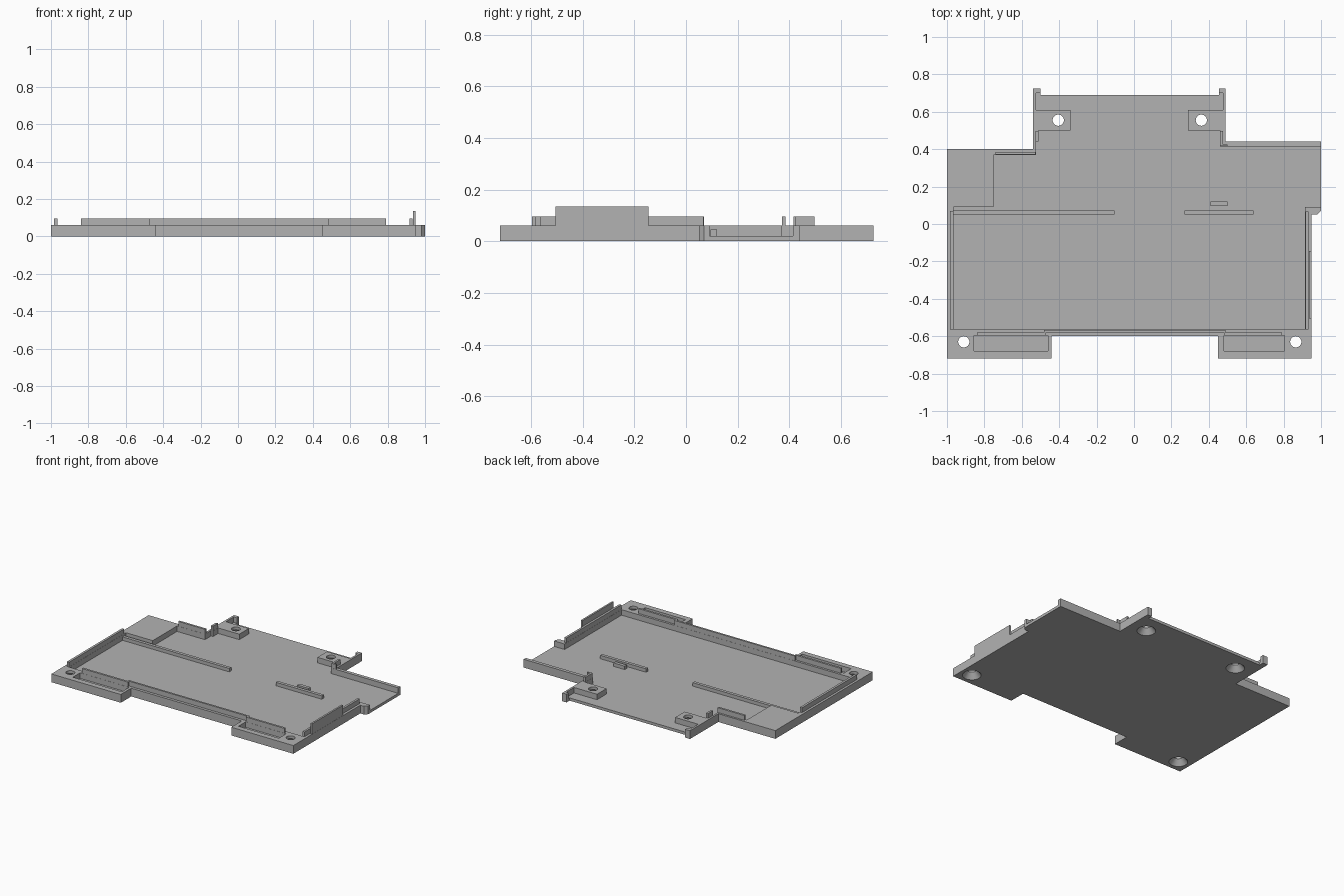
import bpy
import bmesh

if "Cube" in bpy.data.objects:
    bpy.data.objects.remove(bpy.data.objects["Cube"], do_unlink=True)

GREY = (0.45, 0.45, 0.45, 1.0)
plastic = bpy.data.materials.new("plain grey")
plastic.use_nodes = True
plastic.diffuse_color = GREY
plastic.node_tree.nodes["Principled BSDF"].inputs["Base Color"].default_value = GREY

FLOOR, RIM, LIP, TALL, RIB = 0.02, 0.06, 0.095, 0.135, 0.045
SUNK = 0.01  # how far raised parts are embedded


def finish(name, bm):
    bmesh.ops.recalc_face_normals(bm, faces=bm.faces)
    mesh = bpy.data.meshes.new(name)
    bm.to_mesh(mesh)
    bm.free()
    mesh.materials.append(plastic)
    obj = bpy.data.objects.new(name, mesh)
    bpy.context.collection.objects.link(obj)
    return obj


def prism(name, outline, z0, z1):
    bm = bmesh.new()
    face = bm.faces.new([bm.verts.new((x, y, z0)) for x, y in outline])
    top = bmesh.ops.extrude_face_region(bm, geom=[face])["geom"]
    verts = [v for v in top if isinstance(v, bmesh.types.BMVert)]
    bmesh.ops.translate(bm, verts=verts, vec=(0, 0, z1 - z0))
    return finish(name, bm)


def box(name, x0, x1, y0, y1, z0, z1):
    return prism(name, [(x0, y0), (x1, y0), (x1, y1), (x0, y1)], z0, z1)


def cone(name, x, y, r0, r1, z0, z1):
    bm = bmesh.new()
    bmesh.ops.create_cone(bm, cap_ends=True, segments=32, radius1=r0,
                          radius2=r1, depth=z1 - z0)
    bmesh.ops.translate(bm, verts=bm.verts, vec=(x, y, (z0 + z1) / 2))
    return finish(name, bm)


def cut(target, cutter):
    cutter.hide_render = True
    mod = target.modifiers.new("cut", 'BOOLEAN')
    mod.operation = 'DIFFERENCE'
    mod.solver = 'EXACT'
    mod.object = cutter
    bpy.context.view_layer.objects.active = target
    bpy.ops.object.modifier_apply(modifier=mod.name)
    bpy.data.objects.remove(cutter, do_unlink=True)


# Solid tray body with two front feet and a rear tongue
tray = prism("tray", [
    (-1, -.72), (-.44, -.72), (-.44, -.6), (.45, -.6), (.45, -.72), (.95, -.72),
    (.95, .05), (.98, .05), (1, .07), (1, .44), (.49, .44), (.49, .725),
    (.455, .725), (.455, .69), (-.5, .69), (-.5, .725), (-.54, .725),
    (-.54, .4), (-1, .4)], 0, RIM)

# Main cavity, open at the rear and on the left side
cut(tray, prism("cavity_cutter", [
    (-.965, -.565), (.915, -.565), (.915, .09), (1.1, .09), (1.1, .415),
    (.46, .415), (.46, .5), (.29, .5), (.29, .61), (.475, .61), (.475, .7),
    (.455, .7), (.455, .8), (-.5, .8), (-.5, .7), (-.525, .7), (-.525, .61),
    (-.34, .61), (-.34, .5), (-.51, .5), (-.51, .44), (-.525, .44),
    (-.525, .37), (-.75, .37), (-.75, .09), (-.965, .09)], FLOOR, 0.2))

# Pockets in the feet
for x0, x1 in ((-.855, -.46), (.48, .805)):
    cut(tray, box("pocket_cutter", x0, x1, -.68, -.597, FLOOR, 0.2))

# Countersunk screw holes
for x, y in ((-.91, -.63), (.865, -.63), (-.405, .555), (.36, .555)):
    cut(tray, cone("countersink_cutter", x, y, .066, .03, -.005, .04))
    cut(tray, cone("hole_cutter", x, y, .03, .03, -.02, .2))

# Low ribs on the floor
box("right_floor_rib", -.97, -.105, .05, .073, SUNK, RIB)
box("left_floor_rib", .27, .64, .05, .073, SUNK, RIB)
box("small_floor_rib", .41, .5, .095, .12, SUNK, RIB)

# Lips standing on the rim
base = RIM - SUNK
box("right_lip", -.983, -.966, -.565, .07, base, LIP)
box("left_lip", .916, .932, -.565, .068, base, LIP)
box("left_tall_wall", .936, .949, -.505, -.145, base, TALL)
box("front_middle_lip", -.48, .49, -.58, -.566, base, LIP)
box("front_right_lip", -.84, -.47, -.596, -.581, base, LIP)
box("front_left_lip", .48, .79, -.596, -.581, base, LIP)

# Lips beside the rear tongue
box("rear_right_long_lip", -.74, -.526, .371, .386, base, LIP)
for name, x0, x1 in (("rear_right_lip", -.526, -.511), ("rear_left_lip", .461, .476)):
    box(name, x0, x1, .441, .497, base, LIP)
box("rear_left_side_lip", .461, .476, .416, .442, base, LIP)
box("rear_left_short_lip", .475, .5, .416, .426, base, LIP)

# Keep edges crisp and the holes round
bpy.ops.object.select_all(action='DESELECT')
tray.select_set(True)
bpy.context.view_layer.objects.active = tray
bpy.ops.object.shade_smooth_by_angle(angle=0.4)
